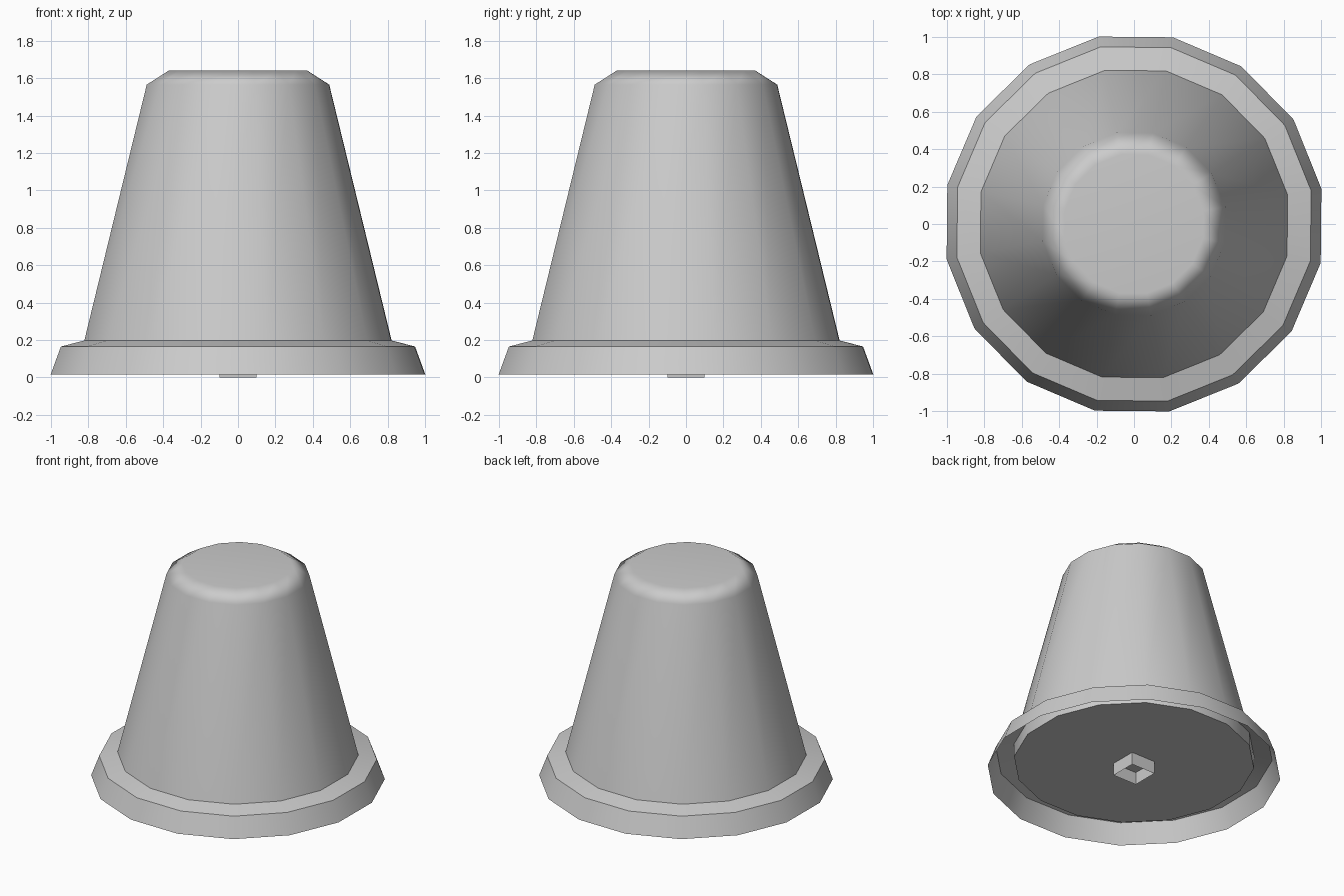
import bpy
import bmesh
import math

SIDES = 16
TURN = math.radians(10.7)   # flats almost face the axes

if "Cube" in bpy.data.objects:
    bpy.data.objects.remove(bpy.data.objects["Cube"], do_unlink=True)

grey = bpy.data.materials.new("light_grey")
grey.use_nodes = True
colour = (0.6, 0.6, 0.6, 1.0)
grey.diffuse_color = colour
grey.node_tree.nodes["Principled BSDF"].inputs["Base Color"].default_value = colour


def lathe(name, profile, sides, turn, cap_start=False, cap_end=False, smooth=True):
    """Stack rings of (apothem, height) from bottom to top and bridge them."""
    bm = bmesh.new()
    rings = []
    for apothem, z in profile:
        r = apothem / math.cos(math.pi / sides)
        angles = [turn + math.tau * i / sides for i in range(sides)]
        rings.append([bm.verts.new((r * math.cos(a), r * math.sin(a), z)) for a in angles])
    for low, high in zip(rings, rings[1:]):
        for i in range(sides):
            j = (i + 1) % sides
            bm.faces.new((low[i], low[j], high[j], high[i]))
    if cap_start:
        bm.faces.new(rings[0][::-1])
    if cap_end:
        bm.faces.new(rings[-1])
    mesh = bpy.data.meshes.new(name)
    bm.to_mesh(mesh)
    bm.free()
    mesh.materials.append(grey)
    obj = bpy.data.objects.new(name, mesh)
    bpy.context.collection.objects.link(obj)
    if smooth:
        mesh.shade_smooth()
        mesh.set_sharp_from_angle(angle=math.radians(50))
        weighted = obj.modifiers.new("weighted_normals", 'WEIGHTED_NORMAL')
        weighted.keep_sharp = True
    return obj


# Thin flared skirt, sloping ledge, tapered body and chamfered flat top
lathe("tapered_body_with_skirt",
      [(1.0, 0.015), (0.945, 0.165), (0.82, 0.197), (0.487, 1.565), (0.37, 1.64)],
      SIDES, TURN, cap_end=True)

# Recessed base plate inside the skirt
lathe("base_plate", [(0.82, 0.095), (0.82, 0.197)], SIDES, TURN, cap_start=True)

# Open square socket under the base
lathe("square_socket", [(0.1, 0.0), (0.1, 0.095)], 4, math.pi / 4, smooth=False)
